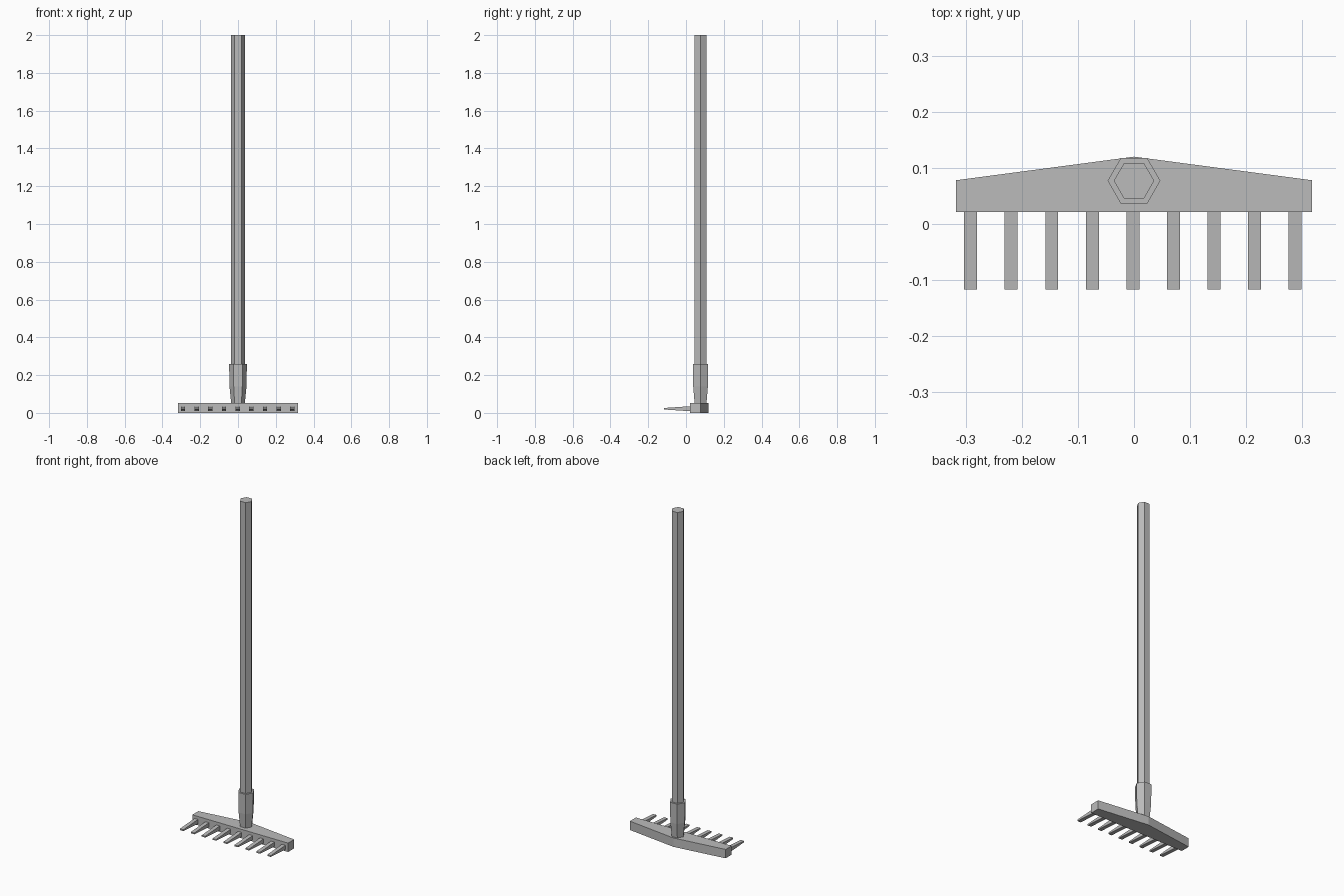
import bpy, bmesh, math

cube = bpy.data.objects.get("Cube")
if cube:
    bpy.data.objects.remove(cube, do_unlink=True)

grey = bpy.data.materials.new("plain_grey")
grey.use_nodes = True
COLOUR = (0.5, 0.5, 0.5, 1)
grey.diffuse_color = COLOUR
grey.node_tree.nodes["Principled BSDF"].inputs["Base Color"].default_value = COLOUR

SHAFT_Y = 0.077


def loft(name, rings):
    """Closed solid through a list of matching rings of points."""
    bm = bmesh.new()
    loops = [[bm.verts.new(p) for p in ring] for ring in rings]
    for a, b in zip(loops, loops[1:]):
        for i in range(len(a)):
            j = (i + 1) % len(a)
            bm.faces.new((a[i], a[j], b[j], b[i]))
    bm.faces.new(loops[0][::-1])
    bm.faces.new(loops[-1])
    bmesh.ops.recalc_face_normals(bm, faces=bm.faces)
    mesh = bpy.data.meshes.new(name)
    bm.to_mesh(mesh)
    bm.free()
    mesh.materials.append(grey)
    obj = bpy.data.objects.new(name, mesh)
    bpy.context.collection.objects.link(obj)
    return obj


def hexagon(radius, z):
    angles = [i * math.pi / 3 for i in range(6)]
    return [(radius * math.cos(a), SHAFT_Y + radius * math.sin(a), z) for a in angles]


def tine_section(x, y, half_height):
    w, z = 0.0115, 0.022
    return [(x + sx * w, y, z + sz * half_height)
            for sx, sz in ((-1, -1), (1, -1), (1, 1), (-1, 1))]


# Long six-sided handle and the tapered socket at its foot
loft("handle", [hexagon(0.036, 0.053), hexagon(0.036, 2.0)])
loft("socket", [hexagon(0.036, 0.05), hexagon(0.045, 0.14), hexagon(0.047, 0.26)])

# Head bar, deepest in the middle of its back edge
outline = [(-0.317, 0.021), (0.317, 0.021), (0.317, 0.078), (0, 0.12), (-0.317, 0.078)]
loft("head_bar", [[(x, y, z) for x, y in outline] for z in (0, 0.053)])

# Row of tines thinning toward their tips
for i in range(9):
    x = -0.002 + (i - 4) * 0.0723
    loft(f"tine_{i + 1}", [tine_section(x, 0.021, 0.013), tine_section(x, -0.117, 0.004)])
